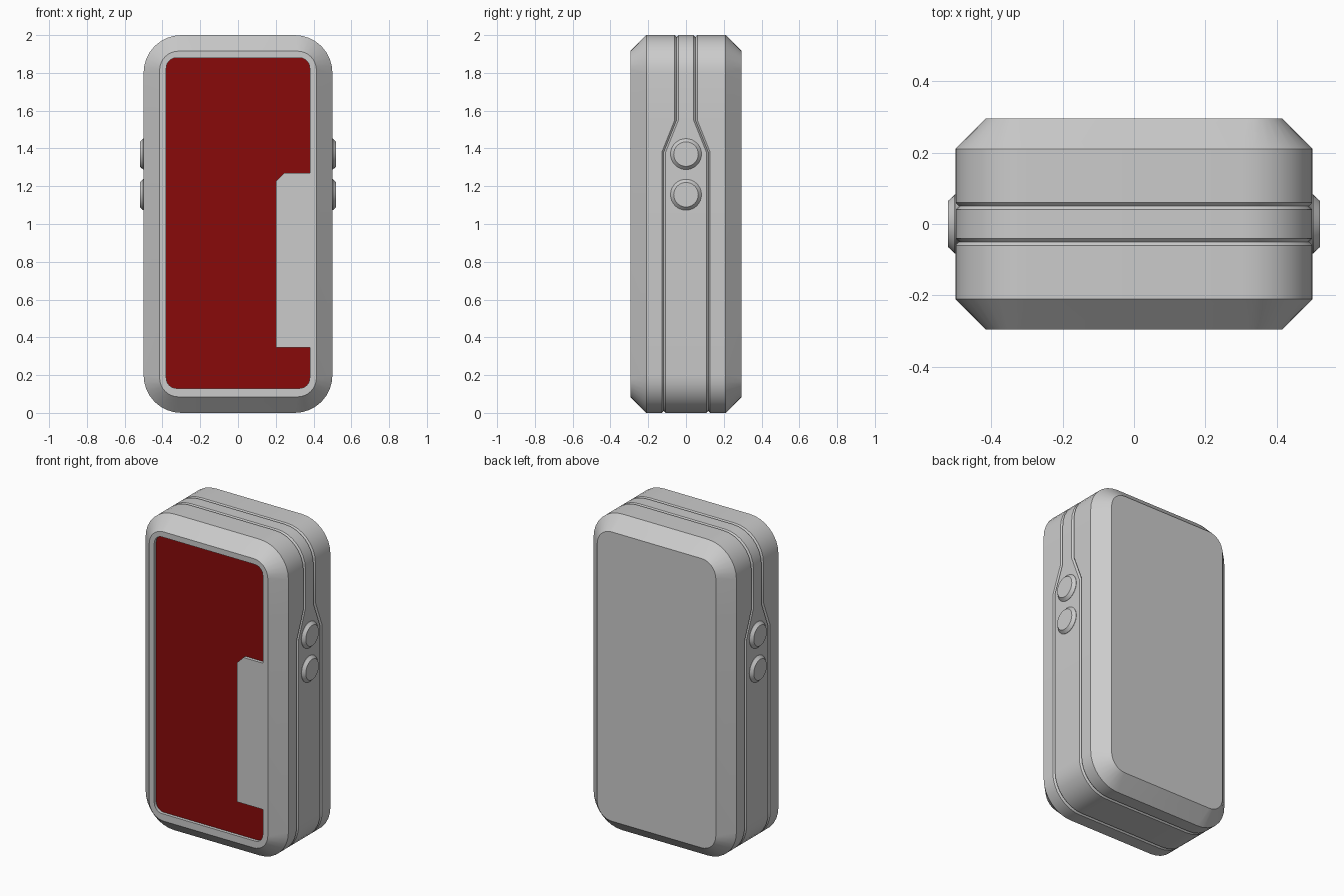
import bpy, bmesh
from math import sin, cos, pi, radians
from mathutils import Matrix

if "Cube" in bpy.data.objects:
    bpy.data.objects.remove(bpy.data.objects["Cube"])

W, H = 0.5, 2.0          # half width, height
SEG = 8                  # corner segments
KINKS = (1.38, 1.55)     # heights where the centre band narrows


def arc(cx, cz, r, a0):
    return [(cx + r * cos(radians(a0 + 90 * i / SEG)),
             cz + r * sin(radians(a0 + 90 * i / SEG))) for i in range(SEG + 1)]


def outline(inset, r):
    """Rounded rectangle in x/z, with extra points on the sides at the kinks."""
    x, lo, hi = W - inset - r, inset + r, H - inset - r
    right = [(W - inset, z) for z in KINKS]
    left = [(-W + inset, z) for z in reversed(KINKS)]
    return (arc(x, lo, r, -90) + right + arc(x, hi, r, 0)
            + arc(-x, hi, r, 90) + left + arc(-x, lo, r, 180))


def loft(name, rings):
    """Skin a stack of equal-length rings and cap both ends."""
    bm = bmesh.new()
    vs = [[bm.verts.new(p) for p in ring] for ring in rings]
    n = len(vs[0])
    for a, b in zip(vs, vs[1:]):
        for i in range(n):
            j = (i + 1) % n
            bm.faces.new((a[i], a[j], b[j], b[i]))
    bm.faces.new(vs[0])
    bm.faces.new(vs[-1])
    bmesh.ops.recalc_face_normals(bm, faces=bm.faces)
    me = bpy.data.meshes.new(name)
    bm.to_mesh(me)
    bm.free()
    ob = bpy.data.objects.new(name, me)
    bpy.context.collection.objects.link(ob)
    return ob


def smooth(ob):
    bpy.ops.object.select_all(action='DESELECT')
    ob.select_set(True)
    bpy.context.view_layer.objects.active = ob
    bpy.ops.object.shade_smooth_by_angle(angle=radians(25))


def band(z):
    """Half width of the centre band at height z."""
    t = min(max((z - KINKS[0]) / (KINKS[1] - KINKS[0]), 0), 1)
    return 0.118 + t * (0.05 - 0.118)


# Casing: chamfered shells either side of a band edged by V grooves
def flat(y, inset, r):
    return [(x, y, z) for x, z in outline(inset, r)]


def seam(side, off, inset):
    return [(x, side * (band(z) + off), z) for x, z in outline(inset, 0.2 - inset)]


half = [flat(0.295, 0.085, 0.1), flat(0.21, 0, 0.2),
        seam(1, 0.01, 0), seam(1, 0, 0.01), seam(1, -0.01, 0)]
mirrored = [[(x, -y, z) for x, y, z in ring] for ring in reversed(half)]
casing = loft("casing", half + mirrored)

# Screen outline with the notch on its right side
XR, LO, HI, R = 0.38, 0.13, 1.88, 0.055
screen = (arc(XR - R, LO + R, R, -90)
          + [(XR, 0.345), (0.2, 0.345), (0.2, 1.225), (0.245, 1.27), (XR, 1.27)]
          + arc(XR - R, HI - R, R, 0)
          + arc(-XR + R, HI - R, R, 90) + arc(-XR + R, LO + R, R, 180))


def plate(name, y0, y1):
    return loft(name, [[(x, y, z) for x, z in screen] for y in (y0, y1)])


# Recess for the screen
cutter = plate("screen_cutter", -0.35, -0.27)
cutter.hide_render = True
mod = casing.modifiers.new("recess", 'BOOLEAN')
mod.operation = 'DIFFERENCE'
mod.solver = 'EXACT'
mod.object = cutter
bpy.context.view_layer.objects.active = casing
bpy.ops.object.modifier_apply(modifier=mod.name)
bpy.data.objects.remove(cutter)
smooth(casing)

# Red screen
red = bpy.data.materials.new("screen_red")
red.diffuse_color = (0.25, 0.003, 0.003, 1)
red.use_nodes = True
red.node_tree.nodes["Principled BSDF"].inputs["Base Color"].default_value = red.diffuse_color
panel = plate("screen", -0.275, -0.265)
panel.data.materials.append(red)

# Side buttons: tapered discs
for side, label in ((1, "right"), (-1, "left")):
    for z, pos in ((1.37, "upper"), (1.155, "lower")):
        rings = [[(side * x, r * cos(2 * pi * i / 32), z + r * sin(2 * pi * i / 32))
                  for i in range(32)]
                 for x, r in ((0.48, 0.082), (0.502, 0.082), (0.52, 0.065))]
        smooth(loft(f"{pos}_button_{label}", rings))
